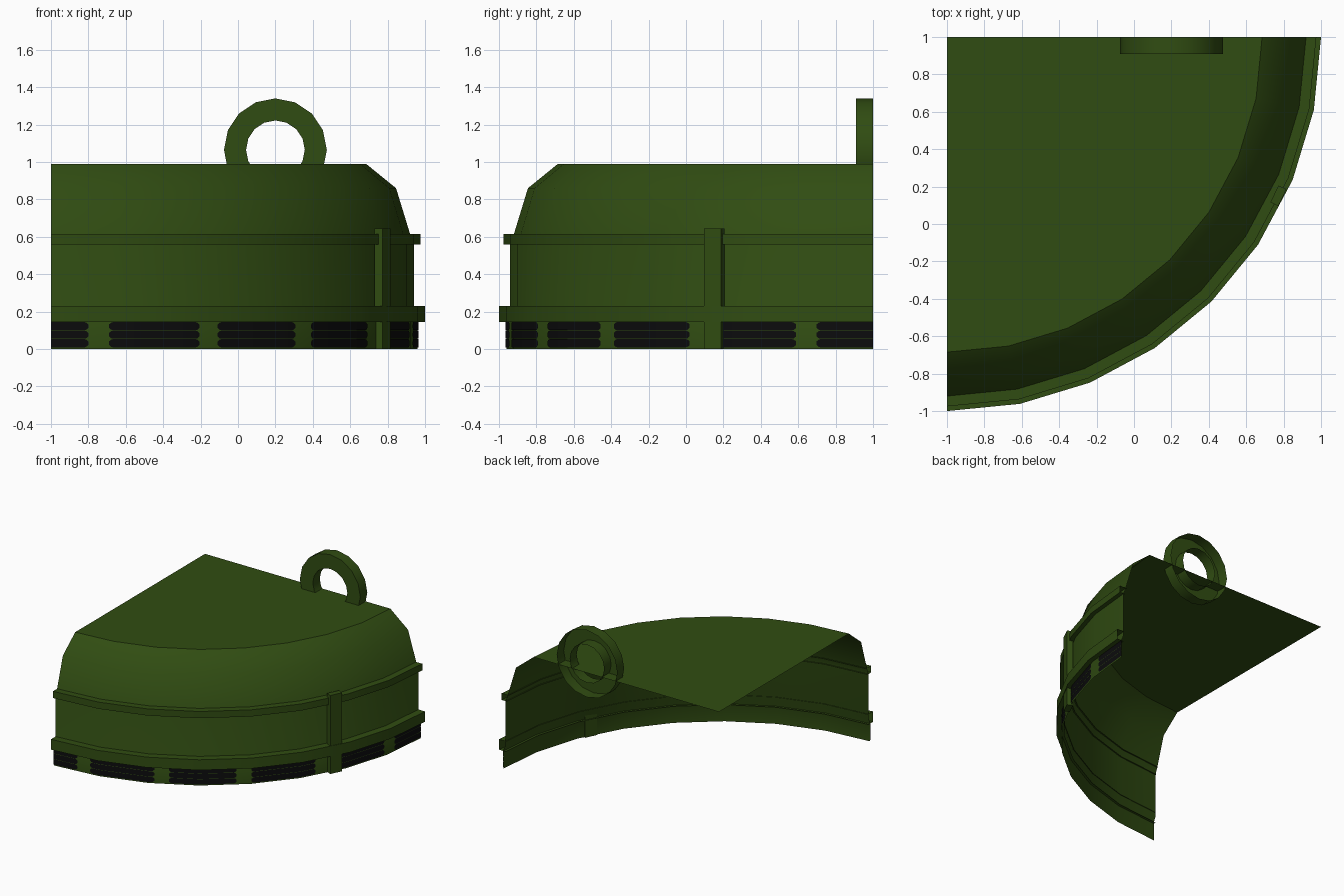
import bpy, math

if "Cube" in bpy.data.objects:
    bpy.data.objects.remove(bpy.data.objects["Cube"])

CX, CY = -1.0, 1.0          # centre of the round lid, quarter is kept
STEP = 90 / 8               # angle of one facet


def material(name, col):
    m = bpy.data.materials.new(name)
    m.diffuse_color = (*col, 1)
    m.use_nodes = True
    m.node_tree.nodes["Principled BSDF"].inputs["Base Color"].default_value = m.diffuse_color
    return m


green = material("olive_green", (0.030, 0.073, 0.006))
black = material("vent_black", (0.0035, 0.0035, 0.004))


def add(name, verts, faces, mat, angle=36):
    me = bpy.data.meshes.new(name)
    me.from_pydata(verts, [], faces)
    me.materials.append(mat)
    me.shade_smooth()
    me.set_sharp_from_angle(angle=math.radians(angle))
    ob = bpy.data.objects.new(name, me)
    bpy.context.collection.objects.link(ob)
    return ob


def polar(r, deg, z):
    a = math.radians(deg)
    return (CX + r * math.sin(a), CY - r * math.cos(a), z)


def sweep(name, profile, mat):
    """Quarter turn of an (r, z) profile running upward on the outside."""
    n = len(profile)
    verts = [polar(r, i * STEP, z) for i in range(9) for r, z in profile]
    faces = []
    for i in range(8):
        for j in range(n - 1):
            a, b = i * n + j, (i + 1) * n + j
            top = profile[j + 1][0] == 0
            faces.append((a, b, a + 1) if top else (a, b, b + 1, a + 1))
    return add(name, verts, faces, mat)


# Shell and flat roof
sweep("shell", [(1.96, 0), (1.96, 0.15), (1.94, 0.2), (1.94, 0.56),
                (1.92, 0.615), (1.845, 0.86), (1.685, 0.99)], green)
roof = [polar(1.685, i * STEP, 0.99) for i in range(9)] + [(CX, CY, 0.99)]
add("roof", roof, [tuple(range(10))], green)

# Two raised bands
sweep("lower_band", [(1.94, 0.145), (2.0, 0.145), (2.0, 0.23), (1.935, 0.23)], green)
sweep("upper_band", [(1.93, 0.56), (1.975, 0.56), (1.975, 0.615), (1.91, 0.615)], green)

# Upright post on the wall
bpy.ops.mesh.primitive_cube_add(size=1)
post = bpy.context.object
post.name = "post"
post.scale = (0.047, 0.10, 0.645)
post.location = polar(1.965, 64.4, 0.3225)
post.rotation_euler.z = math.radians(64.4 - 90)
post.data.materials.append(green)


# Vent slots: thin black strips with tapered ends, three rows per bay
def wall_radius(deg):
    k = min(int(deg / STEP), 7)
    mid = (k + 0.5) * STEP
    return 1.96 * math.cos(math.radians(STEP / 2)) / math.cos(math.radians(deg - mid)) + 0.004


verts, faces = [], []
for bay in range(6):
    lo, hi = bay * 18 - 8.9, bay * 18 + 5.9
    for row in range(3):
        zc = 0.031 + row * 0.0455
        stations = [(lo, 0.009), (lo + 0.3, 0.018), (lo + 0.6, 0.0215),
                    (hi - 0.6, 0.0215), (hi - 0.3, 0.018), (hi, 0.009)]
        stations += [(k * STEP, 0.0215) for k in range(9) if lo + 0.6 < k * STEP < hi - 0.6]
        stations = sorted(s for s in stations if 0 <= s[0] <= 90)
        for i, (t, h) in enumerate(stations):
            r = wall_radius(t)
            verts += [polar(r, t, zc - h), polar(r, t, zc + h)]
            if i:
                b = len(verts) - 4
                faces.append((b, b + 2, b + 3, b + 1))
add("vent_slots", verts, faces, black)

# Lifting ring, open at the cut plane
N = 16
prof = [(0.275, 1.0), (0.275, 0.91), (0.157, 0.91), (0.157, 1.0)]
verts, faces = [], []
for i in range(N):
    a = 2 * math.pi * i / N
    verts += [(0.2 + r * math.sin(a), y, 1.065 + r * math.cos(a)) for r, y in prof]
    for j in range(3):
        a0, b0 = i * 4 + j, (i + 1) % N * 4 + j
        faces.append((a0, a0 + 1, b0 + 1, b0))
add("lifting_ring", verts, faces, green)
